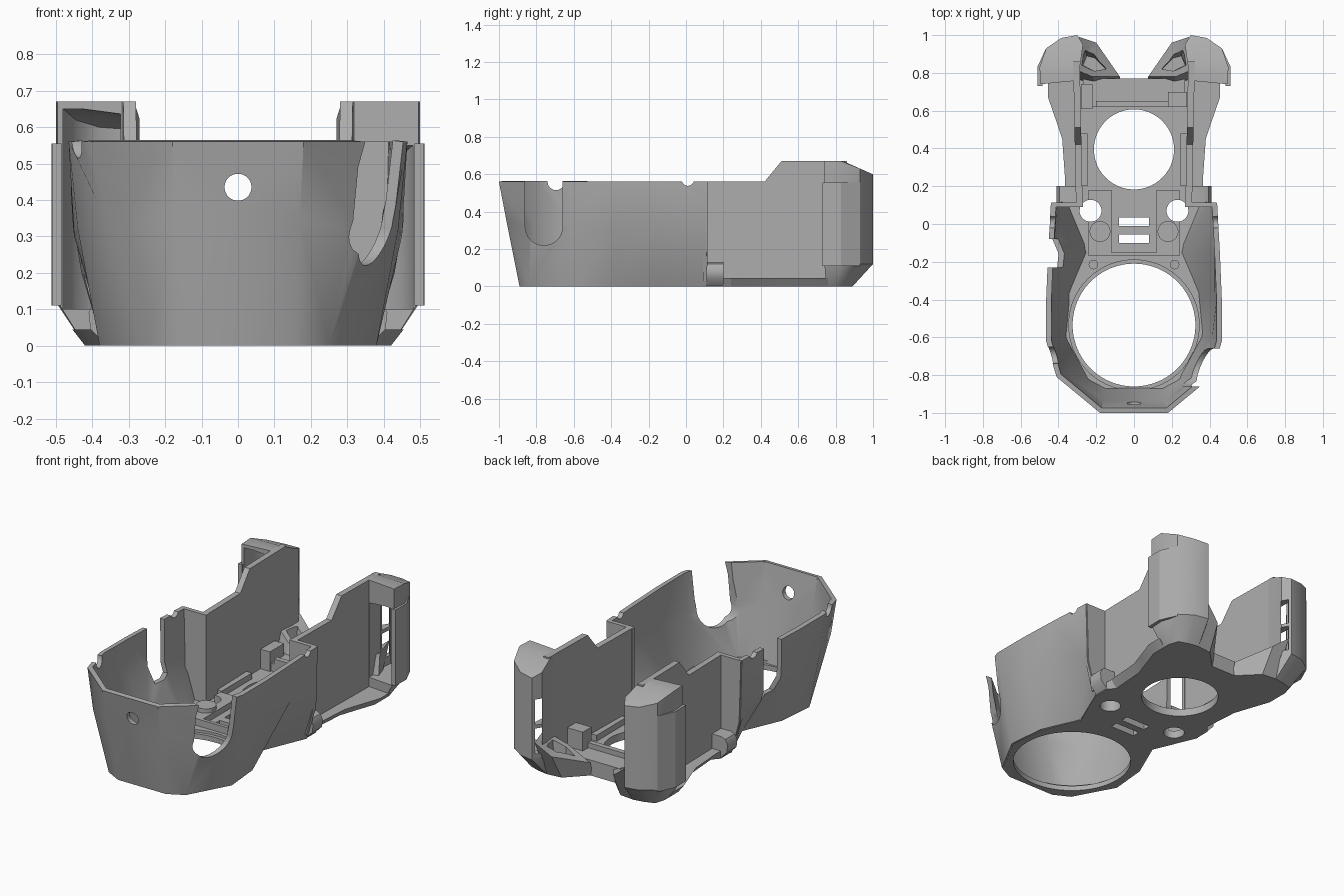
import bpy, bmesh
from math import radians

cube = bpy.data.objects.get("Cube")
if cube:
    bpy.data.objects.remove(cube)

grey = bpy.data.materials.new("matte_grey")
grey.use_nodes = True
GREY = (0.42, 0.42, 0.42, 1)
grey.diffuse_color = GREY
grey.node_tree.nodes["Principled BSDF"].inputs["Base Color"].default_value = GREY


def activate(ob):
    bpy.ops.object.select_all(action='DESELECT')
    ob.select_set(True)
    bpy.context.view_layer.objects.active = ob


def finish(name, bm):
    me = bpy.data.meshes.new(name)
    bm.to_mesh(me)
    bm.free()
    me.materials.append(grey)
    ob = bpy.data.objects.new(name, me)
    bpy.context.collection.objects.link(ob)
    return ob


def loft(name, rings, closed=True):
    """Skin matching rings of 3D points; closed lofts get end caps."""
    bm = bmesh.new()
    vs = [[bm.verts.new(p) for p in r] for r in rings]
    n = len(rings[0])
    for lo, hi in zip(vs, vs[1:]):
        for i in range(n if closed else n - 1):
            j = (i + 1) % n
            bm.faces.new((lo[i], lo[j], hi[j], hi[i]))
    if closed:
        caps = [bm.faces.new(vs[0][::-1]), bm.faces.new(vs[-1])]
        bmesh.ops.triangulate(bm, faces=caps)
        bmesh.ops.recalc_face_normals(bm, faces=bm.faces[:])
    return finish(name, bm)


def at(pts, z, s=1):
    return [(s * x, y, z) for x, y in pts]


def box(name, x, y, z, s=1):
    c = [(x[0], y[0]), (x[1], y[0]), (x[1], y[1]), (x[0], y[1])]
    return loft(name, [at(c, z[0], s), at(c, z[1], s)])


def cyl(name, loc, r, depth, axis='Z', seg=64):
    rot = {'X': (0, radians(90), 0), 'Y': (radians(90), 0, 0), 'Z': (0, 0, 0)}[axis]
    bpy.ops.mesh.primitive_cylinder_add(vertices=seg, radius=r, depth=depth,
                                        location=loc, rotation=rot)
    ob = bpy.context.object
    ob.name = name
    ob.data.materials.append(grey)
    return ob


def apply(ob, mod):
    activate(ob)
    bpy.ops.object.modifier_apply(modifier=mod.name)


def cut(ob, *cutters):
    for c in cutters:
        c.hide_render = True
        m = ob.modifiers.new("cut", 'BOOLEAN')
        m.operation = 'DIFFERENCE'
        m.solver = 'EXACT'
        m.object = c
        apply(ob, m)
        bpy.data.objects.remove(c)


def smooth(ob, angle=28):
    activate(ob)
    bpy.ops.object.shade_smooth_by_angle(angle=radians(angle))


def mirrored(half):
    return [(-p[0], *p[1:]) for p in reversed(half)] + list(half)


def floor_cutters():
    """Screw holes, vents and rear opening shared by floor and platform."""
    return ([cyl("screw_hole", (s * .23, .07, 0), .058, .5, seg=32) for s in (1, -1)]
            + [box("vent", (-.08, .08), (y, y + .045), (-.1, .3)) for y in (-.1, -.01)]
            + [cyl("rear_opening", (0, .395, 0), .212, .5, seg=96)])


# Faceted front shell, open at the back
low = [(.155, -.89, 0), (.25, -.84, 0), (.38, -.6, 0), (.36, -.38, 0), (.26, -.15, 0), (.37, .11, 0)]
mid = [(.17, -.96, .35), (.36, -.83, .34), (.44, -.61, .32), (.45, -.38, .3), (.455, -.16, .35), (.43, .11, .2)]
top = [(.18, -1, .56), (.41, -.81, .56), (.465, -.62, .56), (.465, -.4, .56), (.455, -.16, .56), (.44, .11, .56)]
shell = loft("front_shell", [mirrored(r) for r in (low, mid, top)], closed=False)
m = shell.modifiers.new("thickness", 'SOLIDIFY')
m.thickness = .028
m.offset = -1
apply(shell, m)
cut(shell,
    cyl("front_hole", (0, -.95, .435), .037, .3, 'Y', 32),
    cyl("notch_round", (.45, -.76, .32), .1, .5, 'X', 32),
    box("notch_slot", (.25, .7), (-.86, -.66), (.32, .7)),
    box("side_slot", (.3, .6), (-.23, -.08), (.25, .7), -1),
    cyl("side_dip", (-.45, -.695, .56), .045, .4, 'X', 24),
    cyl("rim_dips", (0, .01, .57), .032, 1.2, 'X', 24))
smooth(shell, 35)

# Floor plate with large openings and a chamfered rear ledge
half = [(.15, -.885), (.245, -.835), (.37, -.6), (.35, -.38), (.255, -.15), (.32, 0), (.365, .11),
        (.365, .2), (.33, .24), (.345, .45), (.375, .54), (.42, .67), (.42, .76), (.3, .77), (.08, .77)]
outline = mirrored(half)
wide = [(x + (.035 if x > 0 else -.035) * (y > .2 and abs(x) > .32), y) for x, y in outline]
floor = loft("floor_plate", [at(outline, 0), at(wide, .045)])
cut(floor,
    cyl("front_opening", (0, -.535, 0), .325, .5, seg=96),
    cyl("front_rebate", (0, -.535, .13), .345, .2, seg=96),
    *floor_cutters())
smooth(floor)

# Centre platform between the openings
platform = box("centre_platform", (-.24, .24), (-.17, .18), (.04, .085))
cut(platform, box("channel", (-.12, .12), (-.15, .3), (.05, .2)), *floor_cutters())
smooth(platform)

# Rear cross beam and small floor fittings
box("rear_beam", (-.27, .27), (.62, .77), (.04, .09))
box("rear_beam_rib", (-.2, .2), (.62, .65), (.08, .12))
box("cable_post", (.18, .28), (.62, .7), (.04, .2))
box("cable_block", (.22, .28), (.61, .74), (.04, .16), -1)

for s, side in ((1, "left"), (-1, "right")):
    smooth(cyl(side + "_boss", (s * .18, -.04, .075), .055, .07, seg=32))
    smooth(cyl(side + "_stud", (s * .215, -.215, .04), .025, .04, seg=24))

    # Step from the shell to the narrower side wall
    loft(side + "_step", [[(s * .27, y, z), (s * x, y, z), (s * x, y + .025, z), (s * .27, y + .025, z)]
                          for x, y, z in ((.38, .09, .03), (.425, .09, .2), (.436, .09, .56))])

    # Rounded foot behind the step
    foot = [(.29, 0), (.36, 0), (.405, .045), (.41, .09), (.395, .12), (.37, .13), (.29, .13)]
    smooth(loft(side + "_foot", [[(s * x, y, z) for x, z in foot] for y in (.11, .2)]), 40)

    # Side wall with raised rear
    prof = [(.1, .03), (.1, .56), (.42, .56), (.51, .67), (.86, .67), (.86, .03)]
    loft(side + "_wall", [[(s * (x + .02 * y), y, z) for y, z in prof] for x in (.27, .305)])

    # Low inner ledge along the wall
    box(side + "_wall_ledge", (.245, .285), (.2, .48), (.04, .08), s)

    # Rear air duct, open to the front
    base = [(.29, .76), (.42, .75), (.42, .8), (.4, .86), (.34, .88), (.28, .89), (.26, .86), (.28, .82)]
    body = [(.29, .76), (.495, .74), (.5, .83), (.465, .93), (.385, .985), (.3, 1), (.27, .95), (.285, .84)]
    lid = [(s * x, y, .67 - max(0, y - .84) * .44) for x, y in body]
    duct = loft(side + "_duct", [at(base, 0, s), at(body, .12, s), lid])
    hollow = [(.335, .6), (.48, .6), (.48, .83), (.445, .91), (.38, .955), (.315, .965), (.31, .9)]
    roof = .55 if s > 0 else .65
    window = [(.233, .996), (.265, 1.02), (.361, .892), (.329, .868)]
    cut(duct,
        loft("hollow", [at(hollow, .1, s),
                        [(s * x, y, roof - max(0, y - .84) * .44) for x, y in hollow]]),
        *[loft("window", [at(window, z, s), at(window, z + .15, s)]) for z in (.15, .32)])
    smooth(duct, 35)

    # Outer lip at the mouth of the duct, blending into its side
    lip = [(.485, .73), (.51, .73), (.512, .83), (.466, .93), (.485, .83)]
    loft(side + "_duct_lip", [at(lip, .11, s), at(lip, .555, s)])

    # Low nozzle pointing inward
    nz_low = [(.36, .78), (.28, .89), (.19, .88), (.07, .76), (.2, .72)]
    nz_top = [(.34, .83, .22), (.29, .99, .22), (.2, .96, .15), (.075, .78, .08), (.22, .78, .15)]
    nozzle = loft(side + "_nozzle", [at(nz_low, 0, s), [(s * x, y, z) for x, y, z in nz_top]])
    low_slot = [(.27, .84), (.25, .89), (.21, .88), (.15, .82), (.21, .81)]
    top_slot = [(.28, .84), (.265, .95), (.215, .93), (.13, .82), (.21, .81)]
    cut(nozzle, loft("outlet", [at(low_slot, .06, s), at(top_slot, .3, s)]))
    smooth(nozzle)
